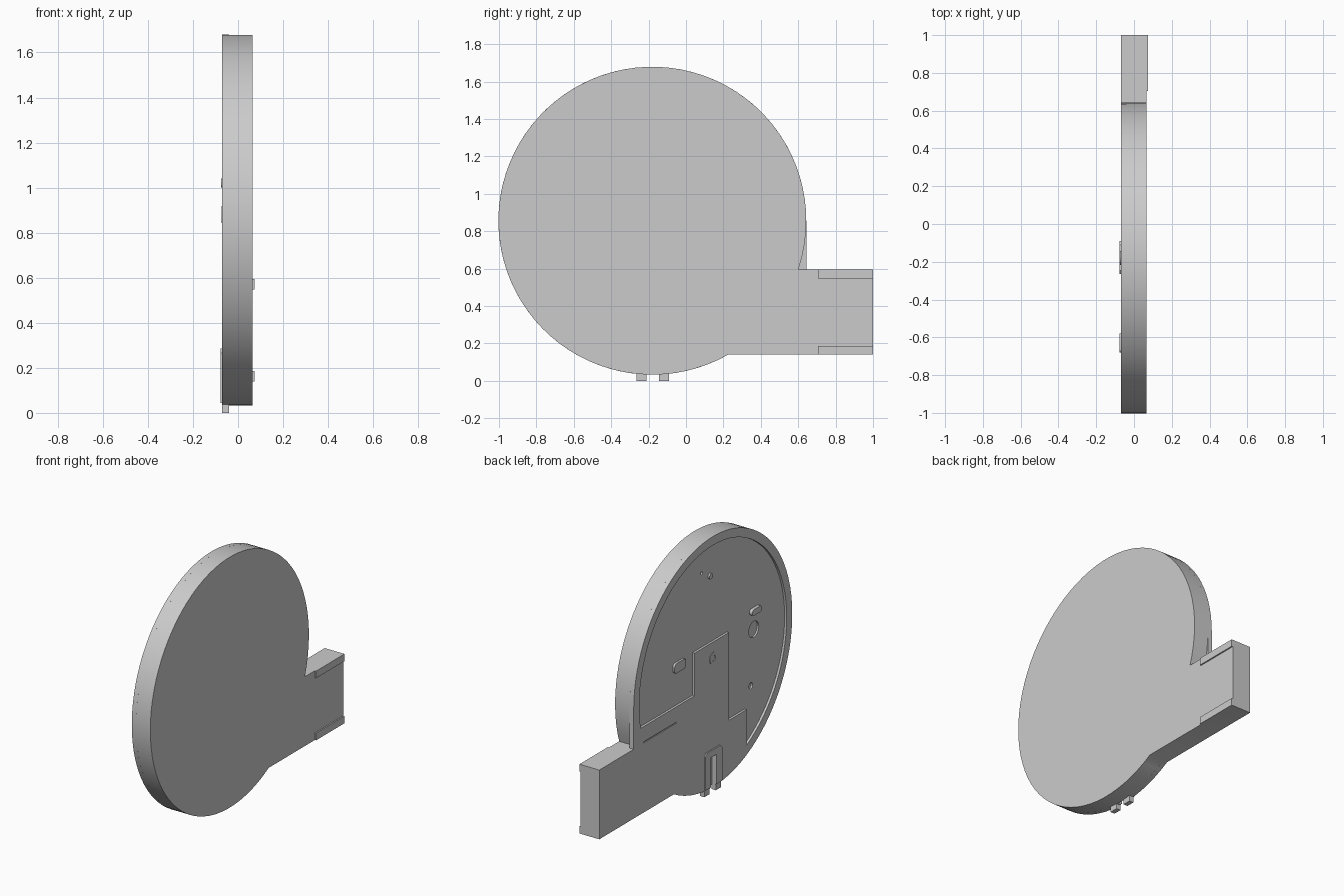
import bpy, bmesh, math

cube = bpy.data.objects.get("Cube")
if cube:
    bpy.data.objects.remove(cube, do_unlink=True)

grey = bpy.data.materials.new("light grey plastic")
grey.use_nodes = True
grey.diffuse_color = (0.6, 0.6, 0.6, 1)
grey.node_tree.nodes["Principled BSDF"].inputs["Base Color"].default_value = (0.6, 0.6, 0.6, 1)

CY, CZ, R = -0.18, 0.856, 0.823      # disc centre and radius
BACK, SEAM, FACE = -0.07, -0.04, 0.065   # layers along x
FLOOR = -0.055                       # pocket floor
TOP, BOTTOM = 0.595, 0.14            # tail edges


def arc(cy, cz, r, a0, a1, n):
    """Points on a circle in the YZ plane."""
    step = (a1 - a0) / n
    return [(cy + r * math.cos(a0 + i * step), cz + r * math.sin(a0 + i * step))
            for i in range(n + 1)]


def circle(cy, cz, r, n=24):
    return arc(cy, cz, r, 0, math.tau, n)[:-1]


def rect(y0, y1, z0, z1):
    return [(y0, z0), (y1, z0), (y1, z1), (y0, z1)]


def rounded(cy, cz, w, h, r):
    pts = []
    for k, (sy, sz) in enumerate([(1, 1), (-1, 1), (-1, -1), (1, -1)]):
        a = k * math.pi / 2
        pts += arc(cy + sy * (w / 2 - r), cz + sz * (h / 2 - r), r, a, a + math.pi / 2, 5)
    return pts


def slab(name, profile, x0, x1):
    """Extrude a YZ profile from x0 to x1."""
    bm = bmesh.new()
    face = bm.faces.new([bm.verts.new((x0, y, z)) for y, z in profile])
    moved = bmesh.ops.extrude_face_region(bm, geom=[face])["geom"]
    verts = [g for g in moved if isinstance(g, bmesh.types.BMVert)]
    bmesh.ops.translate(bm, vec=(x1 - x0, 0, 0), verts=verts)
    bmesh.ops.recalc_face_normals(bm, faces=bm.faces)
    mesh = bpy.data.meshes.new(name)
    bm.to_mesh(mesh)
    bm.free()
    mesh.materials.append(grey)
    obj = bpy.data.objects.new(name, mesh)
    bpy.context.collection.objects.link(obj)
    return obj


def cut(target, profile, x0, x1):
    """Subtract an extruded profile, then discard the cutter."""
    cutter = slab("cutter", profile, x0, x1)
    cutter.hide_render = True
    mod = target.modifiers.new("cut", "BOOLEAN")
    mod.operation, mod.solver, mod.object = "DIFFERENCE", "EXACT", cutter
    bpy.context.view_layer.objects.active = target
    bpy.ops.object.modifier_apply(modifier=mod.name)
    bpy.data.objects.remove(cutter, do_unlink=True)


# Main body: disc with a rectangular tail
low = math.asin((BOTTOM - CZ) / R) + math.tau
high = math.asin((TOP - CZ) / R)
tail = [(1, BOTTOM), (1, TOP)]
body = slab("body", arc(CY, CZ, R, high, low, 72) + tail, SEAM, FACE)

# Back cover: same outline with a straight web into the tail
cover = slab("back_cover", arc(CY, CZ, R, 0, low, 72) + tail + [(CY + R, TOP)], BACK, SEAM)

# Shallow stepped pocket in the cover
rp = 0.765
a0 = math.asin((0.705 - CZ) / rp)
a1 = math.pi + math.acos(0.35 / rp)
pocket = arc(CY, CZ, rp, a0, a1, 60)
pocket += [(-0.53, 0.408), (-0.344, 0.408), (-0.344, 0.985), (0.01, 0.985), (0.01, 0.705)]
cut(cover, pocket, BACK - 0.05, FLOOR)

# Round holes, seam groove and clip slot
for y, z, r in [(-0.625, 0.895, 0.052), (-0.594, 0.536, 0.02), (-0.083, 1.47, 0.01)]:
    cut(cover, circle(y, z, r), BACK - 0.05, -0.044)
cut(cover, rect(0.2, 0.54, 0.597, 0.604), BACK - 0.05, BACK + 0.005)
cut(cover, rect(-0.205, -0.15, -0.1, 0.24), BACK - 0.05, -0.045)

# Centre hub ring
hub = slab("centre_hub", circle(CY, 0.88, 0.038), -0.074, SEAM - 0.005)
cut(hub, circle(CY, 0.88, 0.02), -0.1, -0.058)

# Raised pads and locating pin
pads = [slab("upper_pad", rounded(-0.63, 1.02, 0.1, 0.04, 0.018), -0.076, -0.05),
        slab("side_pad", rounded(0.156, 0.955, 0.12, 0.065, 0.022), -0.069, -0.05),
        slab("locating_pin", circle(-0.167, 1.42, 0.018), -0.066, -0.05)]

# Clip frame around the slot, with two feet
clip = slab("clip_frame", [(-0.265, 0.045), (-0.205, 0.045), (-0.205, 0.24), (-0.15, 0.24),
                           (-0.15, 0.045), (-0.09, 0.045), (-0.09, 0.265), (-0.11, 0.285),
                           (-0.245, 0.285), (-0.265, 0.265)], -0.078, -0.06)
feet = [slab(side + "_foot", rect(y, y + 0.055, 0, 0.06), BACK, SEAM)
        for side, y in (("front", -0.265), ("rear", -0.145))]

# Rails along the tail edges
rails = [slab(name, rect(0.705, 1, z, z + 0.047), FACE - 0.01, 0.074)
         for name, z in (("lower_rail", BOTTOM), ("upper_rail", TOP - 0.047))]

# Smooth the curved walls, keep edges sharp
bpy.ops.object.select_all(action="DESELECT")
for obj in [body, cover, hub, clip] + pads + feet + rails:
    obj.select_set(True)
bpy.context.view_layer.objects.active = body
bpy.ops.object.shade_smooth_by_angle(angle=math.radians(30))
